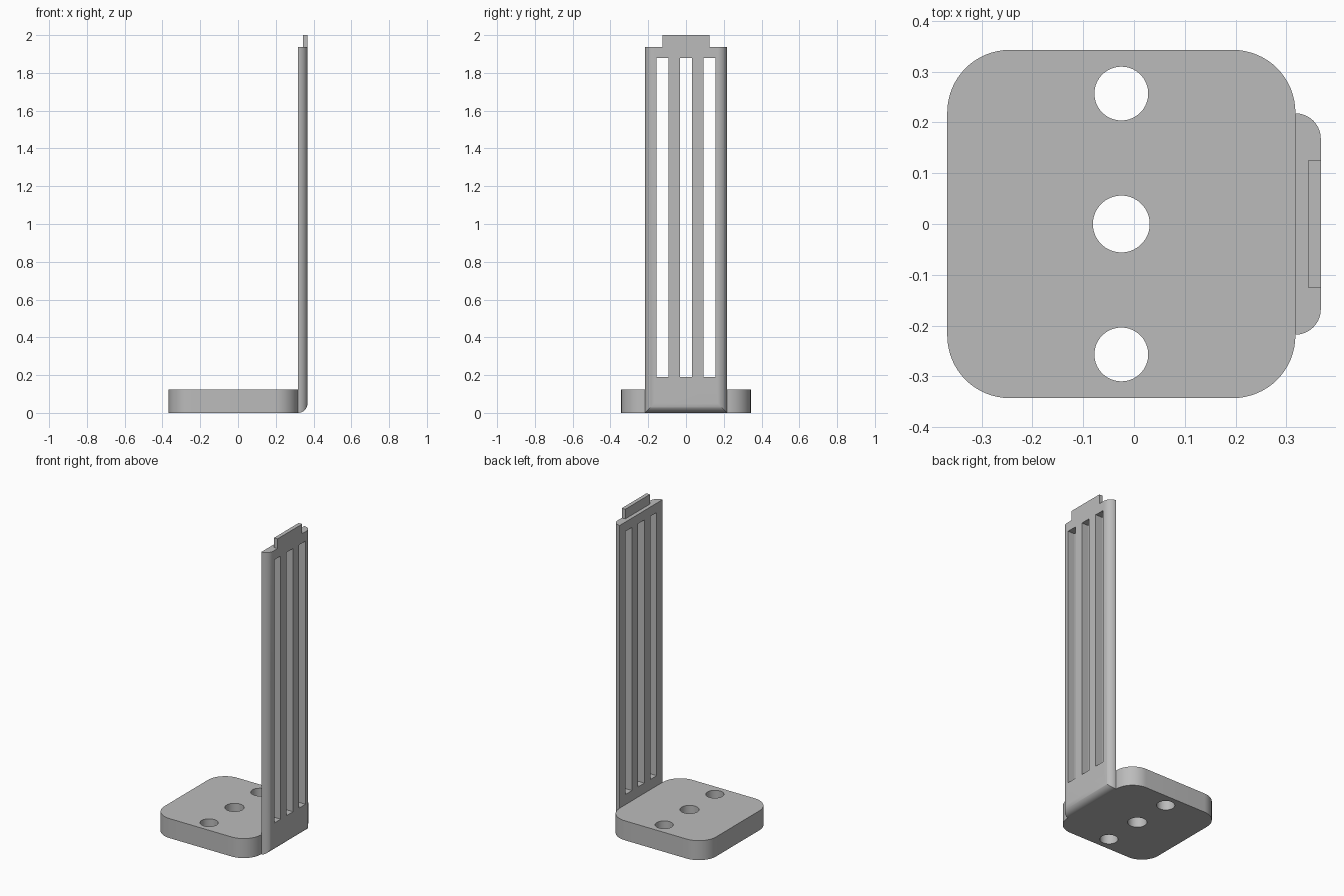
import bpy, bmesh
from math import sin, cos, pi, radians

cube = bpy.data.objects.get("Cube")
if cube:
    bpy.data.objects.remove(cube, do_unlink=True)

grey = bpy.data.materials.new("plain grey")
grey.use_nodes = True
colour = (0.5, 0.5, 0.5, 1)
grey.diffuse_color = colour
grey.node_tree.nodes["Principled BSDF"].inputs["Base Color"].default_value = colour


def loft(name, rings):
    """Solid through a stack of equal rings, capped at both ends."""
    bm = bmesh.new()
    loops = [[bm.verts.new(p) for p in ring] for ring in rings]
    for a, b in zip(loops, loops[1:]):
        for i in range(len(a)):
            j = (i + 1) % len(a)
            bm.faces.new((a[i], a[j], b[j], b[i]))
    bm.faces.new(loops[0])
    bm.faces.new(loops[-1])
    bmesh.ops.recalc_face_normals(bm, faces=bm.faces)
    mesh = bpy.data.meshes.new(name)
    bm.to_mesh(mesh)
    bm.free()
    mesh.materials.append(grey)
    obj = bpy.data.objects.new(name, mesh)
    bpy.context.collection.objects.link(obj)
    return obj


def box(name, x0, x1, y0, y1, z0, z1):
    return loft(name, [[(x, y0, z0), (x, y1, z0), (x, y1, z1), (x, y0, z1)]
                       for x in (x0, x1)])


def cylinder(name, x, y, r, z0, z1, n=64):
    return loft(name, [[(x + r * cos(2 * pi * i / n), y + r * sin(2 * pi * i / n), z)
                        for i in range(n)] for z in (z0, z1)])


def combine(target, other, operation):
    """Apply a boolean and remove the helper solid."""
    other.hide_render = True
    mod = target.modifiers.new("boolean", 'BOOLEAN')
    mod.operation, mod.solver, mod.object = operation, 'EXACT', other
    bpy.context.view_layer.objects.active = target
    bpy.ops.object.modifier_apply(modifier=mod.name)
    bpy.data.objects.remove(other, do_unlink=True)


INNER, OUTER = 0.318, 0.368      # wall faces
BACK, HALF, HEIGHT = -0.368, 0.343, 0.125
MID = (BACK + INNER) / 2
STEPS = 16

# Base: rounded square plate
radius = 0.123
core = HALF - radius
outline = []
for k, (sx, sy) in enumerate([(1, 1), (-1, 1), (-1, -1), (1, -1)]):
    for i in range(STEPS + 1):
        a = (k + i / STEPS) * pi / 2
        outline.append((MID + sx * core + radius * cos(a), sy * core + radius * sin(a)))
base = loft("base_plate", [[(x, y, z) for x, y in outline] for z in (0, HEIGHT)])

# Three round holes through the base
for y, r in ((-0.257, 0.053), (0, 0.056), (0.257, 0.053)):
    combine(base, cylinder("hole_cutter", MID, y, r, -0.1, 0.3), 'DIFFERENCE')

# Upright wall: quarter-round outer edges at the sides and the bottom
top, half_width, fillet = 1.938, 0.218, OUTER - INNER
rings = []
for i in range(STEPS + 1):
    a = i / STEPS * pi / 2
    x, inset = INNER + fillet * sin(a), fillet * (1 - cos(a))
    w = half_width - inset
    rings.append([(x, -w, inset), (x, w, inset), (x, w, top), (x, -w, top)])
wall = loft("upright_wall", rings)

# Tab on the top edge, flush with the outer face
combine(wall, box("tab", 0.343, OUTER, -0.125, 0.125, top - 0.03, 2.0), 'UNION')

# Three long slots
for y in (-0.125, 0, 0.125):
    combine(wall, box("slot_cutter", 0.2, 0.5, y - 0.0325, y + 0.0325, 0.19, 1.878),
            'DIFFERENCE')

# Smooth the rounded surfaces, keep the edges sharp
for obj in (base, wall):
    bpy.ops.object.select_all(action='DESELECT')
    obj.select_set(True)
    bpy.context.view_layer.objects.active = obj
    bpy.ops.object.shade_smooth_by_angle(angle=radians(30))
